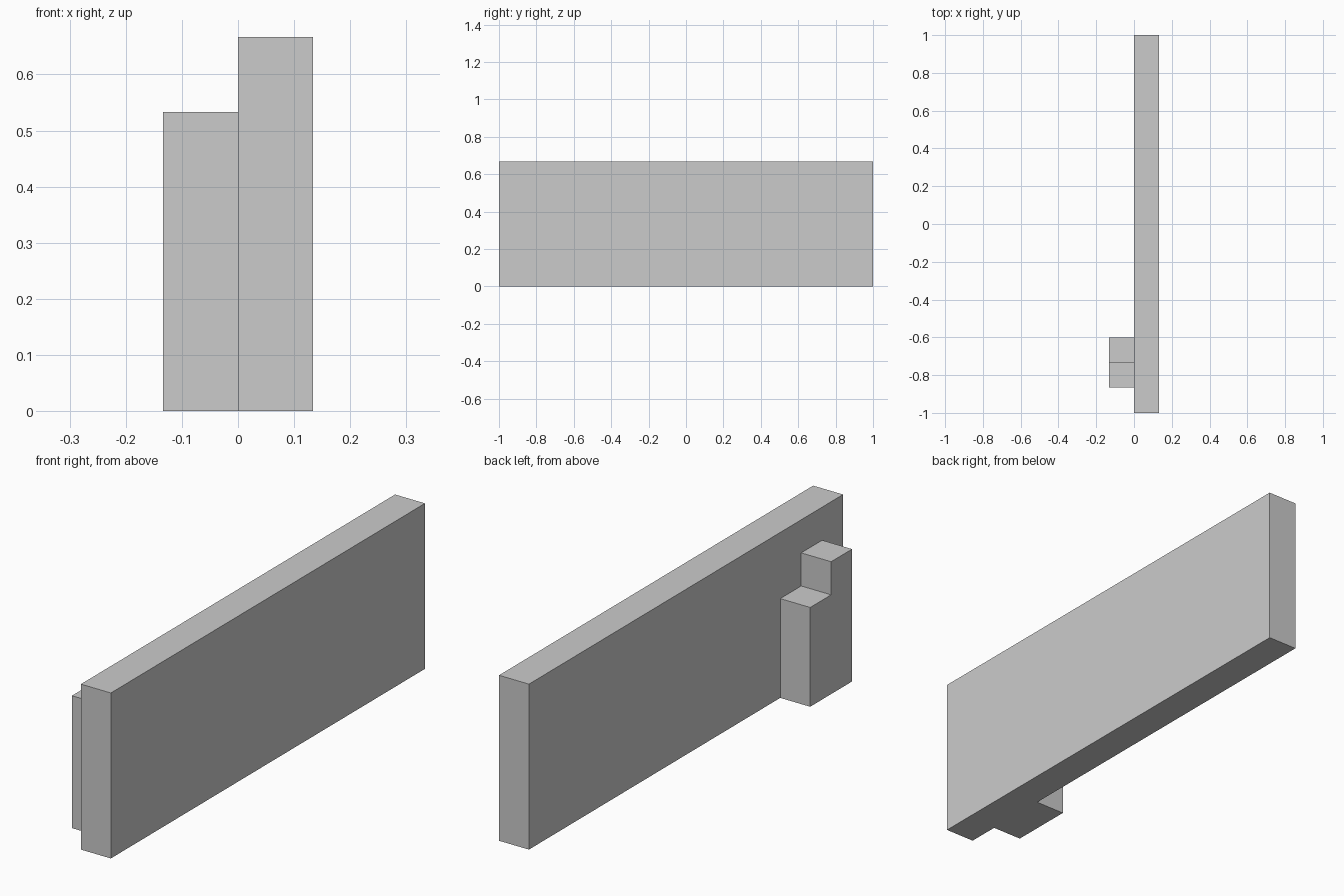
import bpy, bmesh

if "Cube" in bpy.data.objects:
    bpy.data.objects.remove(bpy.data.objects["Cube"])

U = 2 / 15  # modular grid unit


def extrude_profile(name, profile, x0, x1):
    """Extrude a closed (y, z) profile along x, in grid units."""
    bm = bmesh.new()
    face = bm.faces.new([bm.verts.new((x0 * U, y * U, z * U)) for y, z in profile])
    result = bmesh.ops.extrude_face_region(bm, geom=[face], use_keep_orig=True)
    verts = [g for g in result["geom"] if isinstance(g, bmesh.types.BMVert)]
    bmesh.ops.translate(bm, verts=verts, vec=((x1 - x0) * U, 0, 0))
    bmesh.ops.recalc_face_normals(bm, faces=bm.faces)
    mesh = bpy.data.meshes.new(name)
    bm.to_mesh(mesh)
    bm.free()
    obj = bpy.data.objects.new(name, mesh)
    bpy.context.collection.objects.link(obj)
    return obj


# Long upright wall
extrude_profile("wall", [(-7.5, 0), (7.5, 0), (7.5, 5), (-7.5, 5)], 0, 1)

# Stepped buttress against the left side of the wall
extrude_profile("stepped_buttress",
                [(-6.5, 0), (-4.5, 0), (-4.5, 3), (-5.5, 3), (-5.5, 4), (-6.5, 4)],
                -1, 0)
